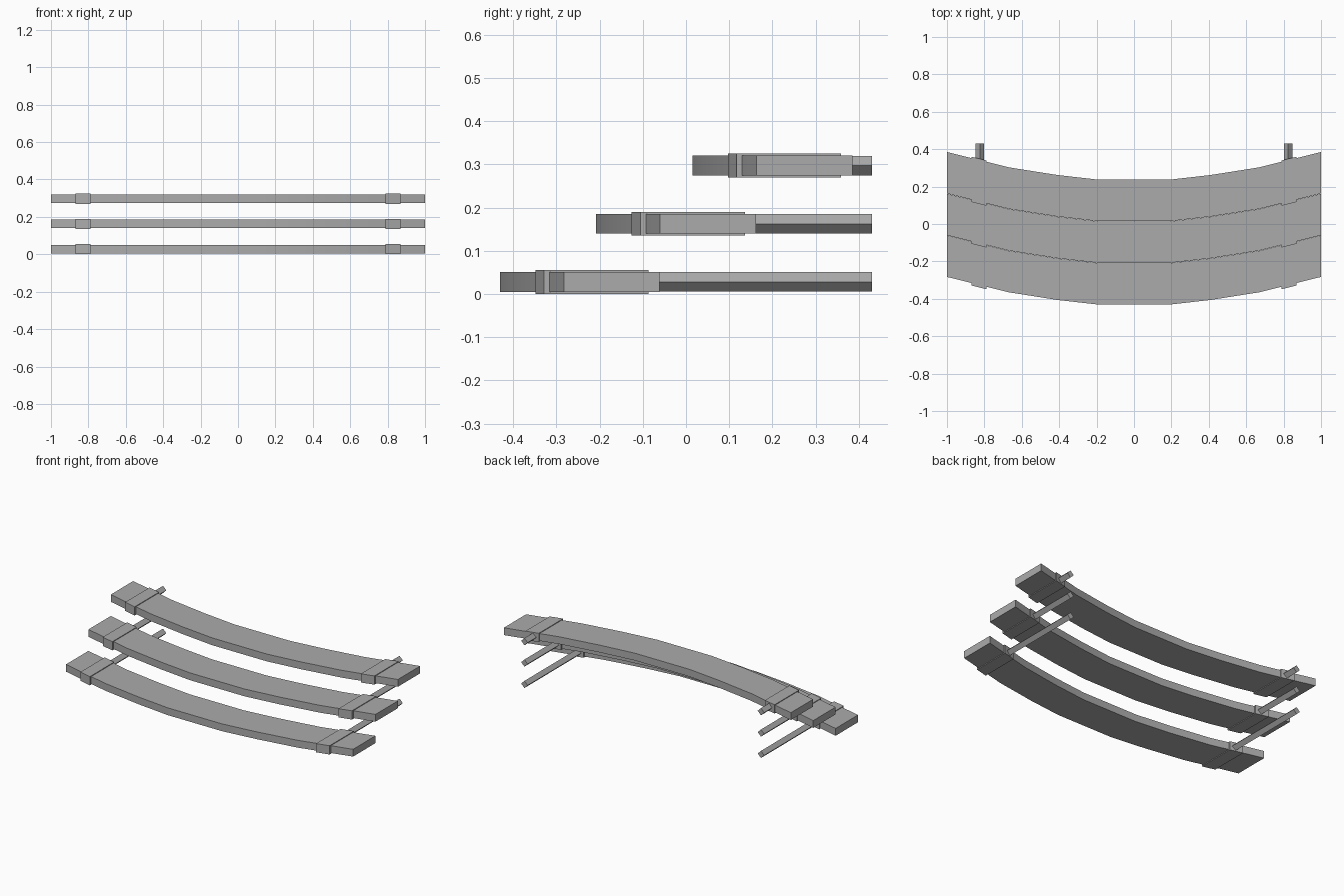
import bpy, bmesh

if "Cube" in bpy.data.objects:
    bpy.data.objects.remove(bpy.data.objects["Cube"])

HALF = [(0.19, 0.0), (0.41, 0.025), (0.67, 0.066), (1.0, 0.148)]  # x, setback of front edge
ARC = [(-x, y) for x, y in reversed(HALF)] + HALF
DEPTH = 0.222

# Dark grey shared by all parts
GREY = bpy.data.materials.new("dark_grey")
GREY.diffuse_color = (0.41, 0.41, 0.41, 1)
GREY.use_nodes = True
GREY.node_tree.nodes["Principled BSDF"].inputs["Base Color"].default_value = GREY.diffuse_color


def setback(x):
    for (x0, y0), (x1, y1) in zip(ARC, ARC[1:]):
        if x0 <= x <= x1:
            return y0 + (y1 - y0) * (x - x0) / (x1 - x0)


def strip(name, xs, y0, zc, h, front=0.0, back=0.0):
    """Curved plank over the given x stations, optionally grown in y."""
    bm = bmesh.new()
    rings = []
    for x in xs:
        f = y0 + setback(x) - front
        b = y0 + setback(x) + DEPTH + back
        rings.append([bm.verts.new((x, y, z)) for y, z in
                      ((f, zc - h), (b, zc - h), (b, zc + h), (f, zc + h))])
    for a, b in zip(rings, rings[1:]):
        for i in range(4):
            j = (i + 1) % 4
            bm.faces.new((a[i], a[j], b[j], b[i]))
    bm.faces.new(rings[0])
    bm.faces.new(rings[-1][::-1])
    finish(name, bm)


def bar(name, x, y0, y1, zc, r):
    """Four-sided rod with its corners up, down and sideways."""
    bm = bmesh.new()
    ends = [[bm.verts.new((x + dx * r, y, zc + dz * r)) for dx, dz in
             ((1, 0), (0, 1), (-1, 0), (0, -1))] for y in (y0, y1)]
    for i in range(4):
        j = (i + 1) % 4
        bm.faces.new((ends[0][i], ends[0][j], ends[1][j], ends[1][i]))
    bm.faces.new(ends[0])
    bm.faces.new(ends[1][::-1])
    finish(name, bm)


def finish(name, bm):
    bmesh.ops.recalc_face_normals(bm, faces=bm.faces)
    me = bpy.data.meshes.new(name)
    bm.to_mesh(me)
    bm.free()
    me.materials.append(GREY)
    ob = bpy.data.objects.new(name, me)
    bpy.context.collection.objects.link(ob)
    bpy.ops.object.select_all(action='DESELECT')
    ob.select_set(True)
    bpy.context.view_layer.objects.active = ob
    bpy.ops.object.shade_smooth_by_angle(angle=0.52)


for i in range(3):
    y0 = -0.431 + 0.223 * i
    zc = 0.0278 + 0.1347 * i
    # Curved plank of this tier
    strip(f"tier_plank_{i + 1}", [x for x, _ in ARC], y0, zc, 0.023)
    for side, s in (("left", -1), ("right", 1)):
        # Band wrapped around the plank near its end
        strip(f"{side}_band_{i + 1}", sorted((s * 0.788, s * 0.868)), y0, zc, 0.0275, 0.013, 0.007)
        # Support rod running back from the band
        bar(f"{side}_support_rod_{i + 1}", s * 0.824,
            y0 + setback(s * 0.824) + DEPTH - 0.02, 0.431, zc, 0.0225)
